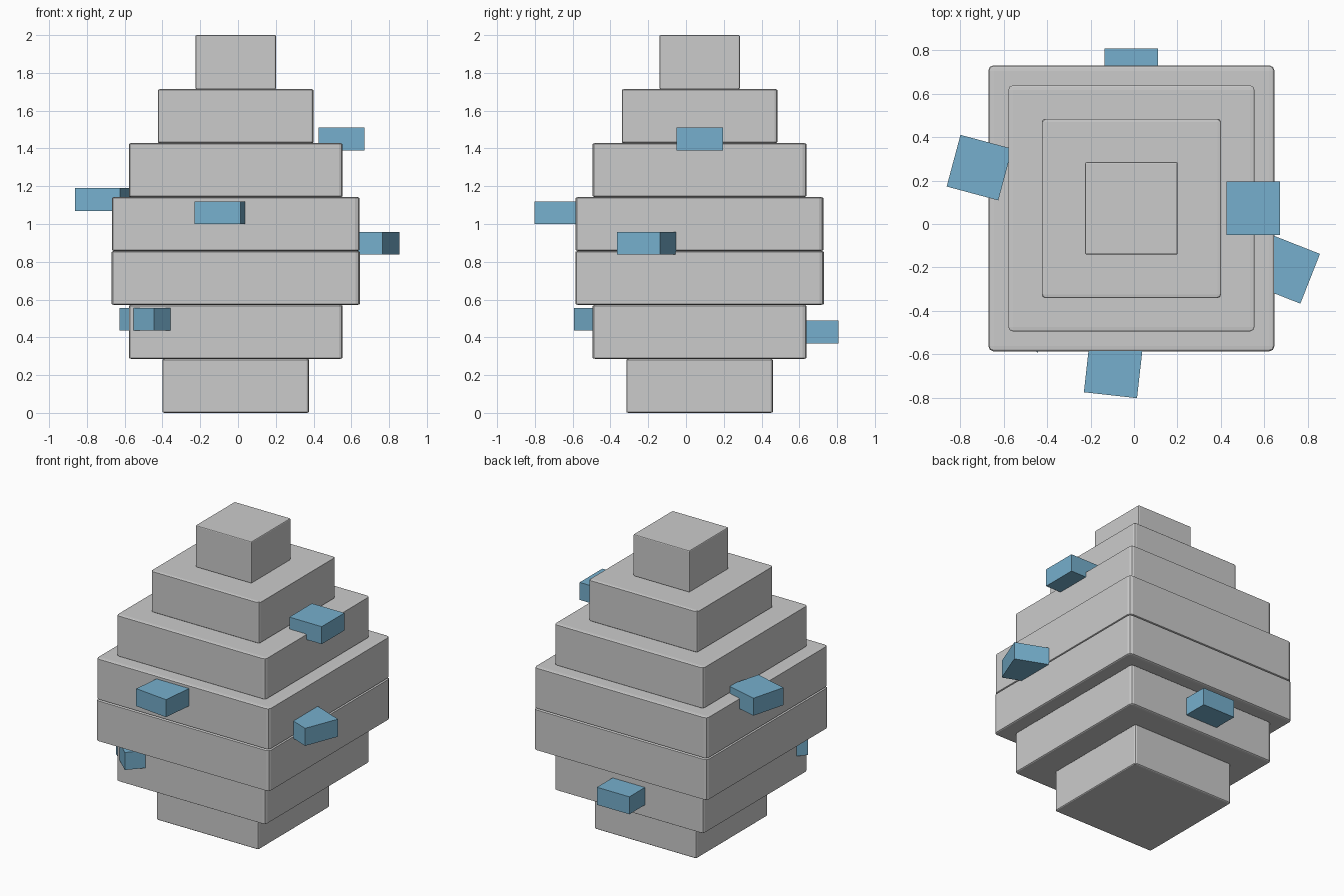
import bpy, bmesh
from math import radians, cos, sin

if "Cube" in bpy.data.objects:
    bpy.data.objects.remove(bpy.data.objects["Cube"])

CX, CY = -0.012, 0.072      # axis of the stacked body
LAYER = 2 / 7               # height of one slab


def box(name, loc, size, rot=0.0, bevel=0.0, mat=None):
    bm = bmesh.new()
    bmesh.ops.create_cube(bm, size=1)
    if bevel:
        bmesh.ops.bevel(bm, geom=bm.edges[:], offset=bevel, segments=2,
                        profile=0.5, affect='EDGES')
    mesh = bpy.data.meshes.new(name)
    bm.to_mesh(mesh)
    bm.free()
    ob = bpy.data.objects.new(name, mesh)
    ob.location, ob.scale = loc, size
    ob.rotation_euler.z = rot
    if mat:
        mesh.materials.append(mat)
    bpy.context.collection.objects.link(ob)
    return ob


# Stacked square slabs, following a rounded outline
half_widths = [0.388, 0.566, 0.658, 0.656, 0.566, 0.412, 0.213]
for i, h in enumerate(half_widths):
    box(f"slab_{i + 1}", (CX, CY, (i + 0.5) * LAYER),
        (2 * h, 2 * h, LAYER), bevel=0.018)

# Blue blocks sticking out radially: angle, distance from axis, height
blue = bpy.data.materials.new("blue")
blue.diffuse_color = (0.18, 0.43, 0.61, 1)
blue.use_nodes = True
blue.node_tree.nodes["Principled BSDF"].inputs["Base Color"].default_value = blue.diffuse_color
blocks = [
    (0.0, 0.560, 1.450),
    (-21.5, 0.761, 0.898),
    (165.0, 0.724, 1.130),
    (-96.4, 0.742, 1.060),
    (90.0, 0.612, 0.428),
    (228.0, 0.660, 0.495),
]
for i, (deg, r, z) in enumerate(blocks):
    a = radians(deg)
    box(f"blue_block_{i + 1}", (CX + r * cos(a), CY + r * sin(a), z),
        (0.246, 0.246, 0.12), rot=a, mat=blue)
